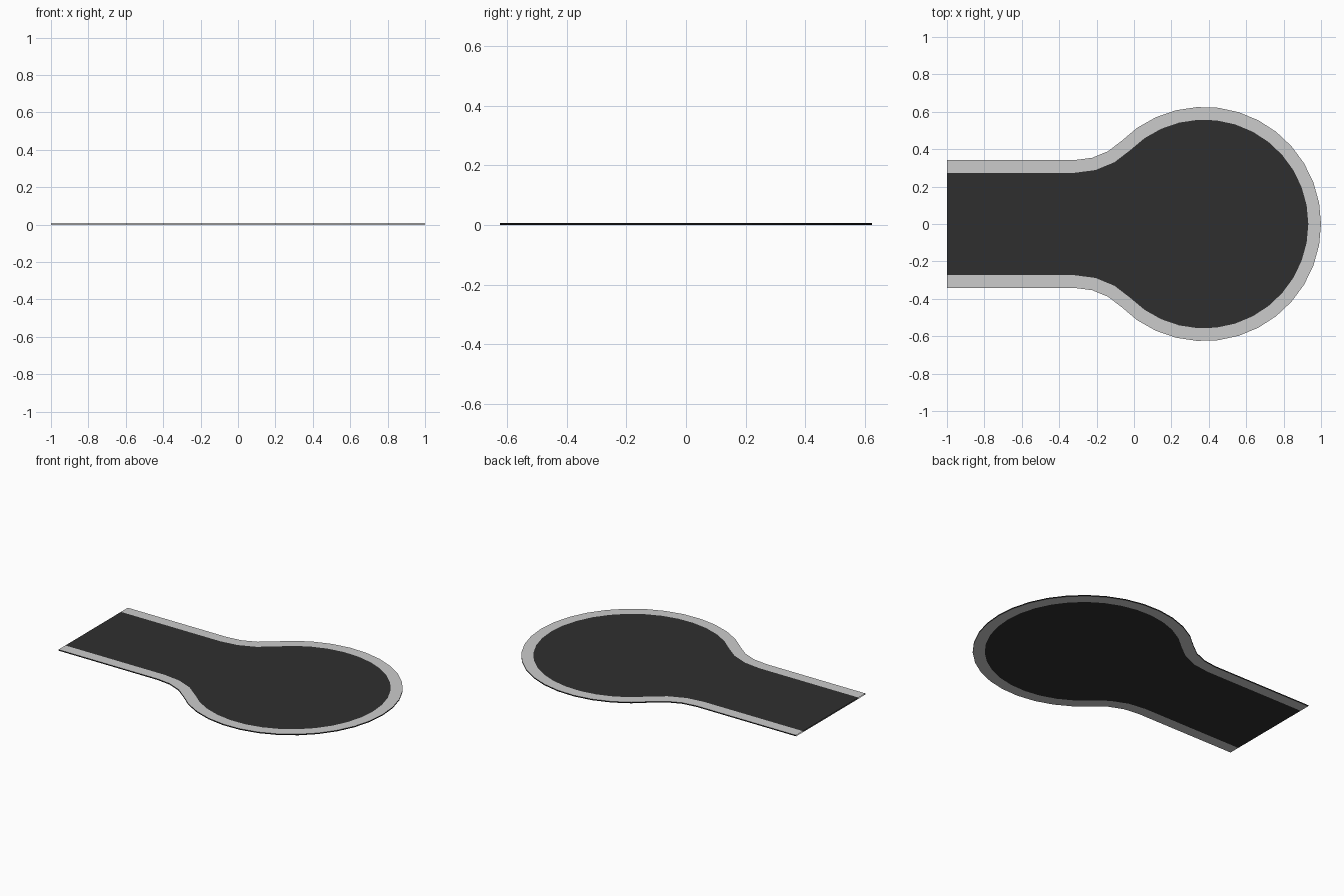
import bpy, bmesh
from math import radians, cos, sin

if "Cube" in bpy.data.objects:
    bpy.data.objects.remove(bpy.data.objects["Cube"])

HEIGHT = 0.0065
BULB_X = 0.374                 # centre of the turning circle
BULB_R = 0.626                 # outer pavement radius
FIL_X, FIL_Y, FIL_R = -0.315, 0.696, 0.354   # flare arc joining street to circle
WALK = 0.068                   # pavement width


def half_outline(inset):
    """Upper half of the outline, from the open end to the tip."""
    fr, br = FIL_R + inset, BULB_R - inset
    pts = [(-1.0, FIL_Y - fr)]
    for i in range(4):
        a = radians(-90 + 15 * i)
        pts.append((FIL_X + fr * cos(a), FIL_Y + fr * sin(a)))
    for i in range(1, 14):
        a = radians(135 * (1 - i / 13))
        pts.append((BULB_X + br * cos(a), br * sin(a)))
    return pts


def mirrored(pts):
    return [(x, -y) for x, y in pts]


def full_outline(inset):
    half = half_outline(inset)
    return half + mirrored(half[:-1])[::-1]


def material(name, value):
    mat = bpy.data.materials.new(name)
    mat.diffuse_color = (value, value, value, 1)
    return mat


def slab(name, side_a, side_b, materials, edge_slot=0):
    """Flat strip between two matching paths; edge_slot colours the side_a wall."""
    bm = bmesh.new()
    rings = []
    for a, b in zip(side_a, side_b):
        rings.append([bm.verts.new((p[0], p[1], z))
                      for p, z in ((a, 0), (b, 0), (b, HEIGHT), (a, HEIGHT))])
    for r, s in zip(rings, rings[1:]):
        for k in range(4):
            n = (k + 1) % 4
            face = bm.faces.new((r[k], r[n], s[n], s[k]))
            face.material_index = edge_slot if k == 3 else 0
    bmesh.ops.remove_doubles(bm, verts=bm.verts, dist=1e-5)
    bmesh.ops.recalc_face_normals(bm, faces=bm.faces)
    mesh = bpy.data.meshes.new(name)
    bm.to_mesh(mesh)
    bm.free()
    for mat in materials:
        mesh.materials.append(mat)
    obj = bpy.data.objects.new(name, mesh)
    bpy.context.collection.objects.link(obj)
    return obj


asphalt = material("asphalt", 0.028)
kerb = material("kerb_edge", 0.01)
paving = material("paving", 0.8)
paving.diffuse_color = (0.52, 0.52, 0.52, 1)

# Pavement running around the street and turning circle, with a dark outer edge
slab("pavement", full_outline(0), full_outline(WALK), [paving, kerb], 1)

# Dark road surface, open at the street end
inner = half_outline(WALK)
slab("road_surface", inner, mirrored(inner), [asphalt])

for m in bpy.data.materials:
    if m.users and not m.is_grease_pencil:
        m.use_nodes = True
        m.node_tree.nodes["Principled BSDF"].inputs["Base Color"].default_value = m.diffuse_color
